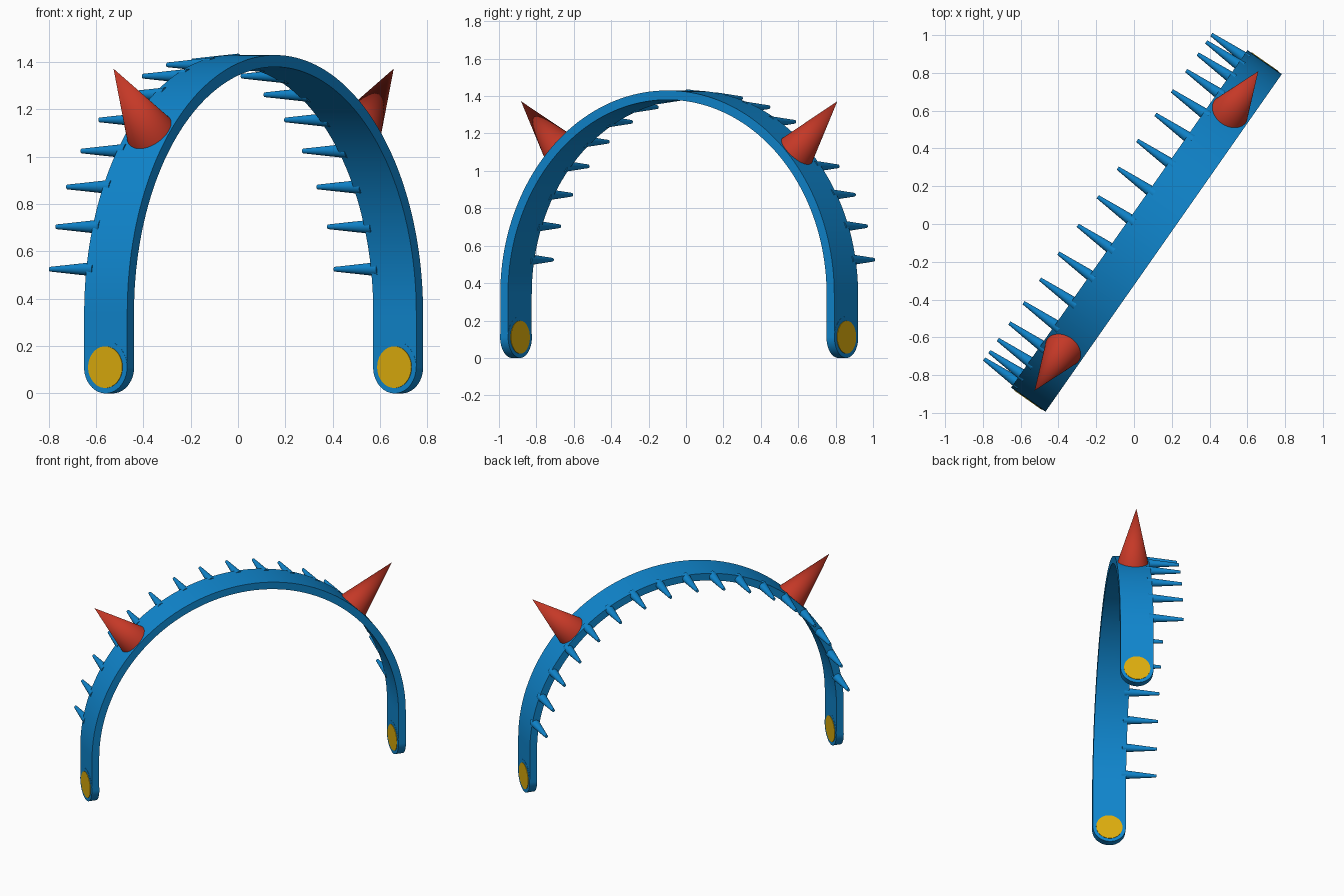
import bpy, bmesh, math
from mathutils import Matrix, Vector

if "Cube" in bpy.data.objects:
    bpy.data.objects.remove(bpy.data.objects["Cube"])

# Local frame: X spans the arch, Y points to the toothed side
OFFSET, MID = 0.008, -0.075          # arch centre across and along the width
CENTRE_Z, OUTER, THICK, WIDTH = 0.34, 1.09, 0.05, 0.222
TIP_Z = 0.111                        # centre height of the rounded tips
MIDDLE = OUTER - THICK / 2
FRAME = Matrix.Rotation(math.radians(55), 4, "Z") @ Matrix.Translation((OFFSET, MID, 0))


def material(name, colour):
    m = bpy.data.materials.new(name)
    m.use_nodes = True
    m.diffuse_color = (*colour, 1)
    m.node_tree.nodes["Principled BSDF"].inputs["Base Color"].default_value = (*colour, 1)
    return m


blue = material("blue", (0.005, 0.24, 0.62))
red = material("red", (0.56, 0.04, 0.02))
yellow = material("yellow", (0.72, 0.42, 0.004))


def finish(name, bm, mat):
    bmesh.ops.recalc_face_normals(bm, faces=bm.faces)
    mesh = bpy.data.meshes.new(name)
    bm.to_mesh(mesh)
    bm.free()
    mesh.materials.append(mat)
    obj = bpy.data.objects.new(name, mesh)
    bpy.context.collection.objects.link(obj)
    obj.matrix_world = FRAME
    bpy.ops.object.select_all(action="DESELECT")
    obj.select_set(True)
    bpy.context.view_layer.objects.active = obj
    bpy.ops.object.shade_smooth_by_angle(angle=math.radians(35))


def spike(bm, start, end, r1, r2, sides):
    """Cone or cylinder running from start to end."""
    start, end = Vector(start), Vector(end)
    axis = end - start
    turn = axis.to_track_quat("Z", "Y").to_matrix().to_4x4()
    bmesh.ops.create_cone(bm, cap_ends=True, segments=sides, radius1=r1, radius2=r2,
                          depth=axis.length,
                          matrix=Matrix.Translation((start + end) / 2) @ turn)


def on_arch(radius, degrees, y=0.0):
    a = math.radians(degrees)
    return Vector((radius * math.cos(a), y, CENTRE_Z + radius * math.sin(a)))


# Band: rectangular section swept over a half circle with straight legs
bm = bmesh.new()
stations = [(a, CENTRE_Z) for a in range(0, 181, 2)]
stations = [(0, TIP_Z)] + stations + [(180, TIP_Z)]
rings = []
for angle, base in stations:
    drop = Vector((0, 0, base - CENTRE_Z))
    rings.append([bm.verts.new(on_arch(r, angle, y) + drop)
                  for r, y in ((OUTER, -WIDTH / 2), (OUTER, WIDTH / 2),
                               (OUTER - THICK, WIDTH / 2), (OUTER - THICK, -WIDTH / 2))])
for a, b in zip(rings, rings[1:]):
    for i in range(4):
        j = (i + 1) % 4
        bm.faces.new((a[i], a[j], b[j], b[i]))
bm.faces.new(rings[0])
bm.faces.new(rings[-1])
finish("band", bm, blue)

for side, label in ((1, "left"), (-1, "right")):
    # Rounded tip pad and the round spot showing on both its faces
    for name, radius, extra, mat in (("tip", WIDTH / 2, 0.001, blue),
                                     ("spot", 0.088, 0.004, yellow)):
        bm = bmesh.new()
        spike(bm, (side * (OUTER - THICK - extra), 0, TIP_Z),
              (side * (OUTER + extra), 0, TIP_Z), radius, radius, 48)
        finish(f"{label}_{name}", bm, mat)
    # Horn
    bm = bmesh.new()
    angle = 90 - side * 45
    spike(bm, on_arch(1.06, angle), on_arch(1.46, angle), 0.11, 0, 64)
    finish(f"{label}_horn", bm, red)

# Comb teeth along one edge
bm = bmesh.new()
for angle in range(10, 171, 10):
    spike(bm, on_arch(MIDDLE, angle, WIDTH / 2 - 0.03),
          on_arch(MIDDLE, angle, 0.315), 0.031, 0.01, 24)
finish("comb_teeth", bm, blue)
